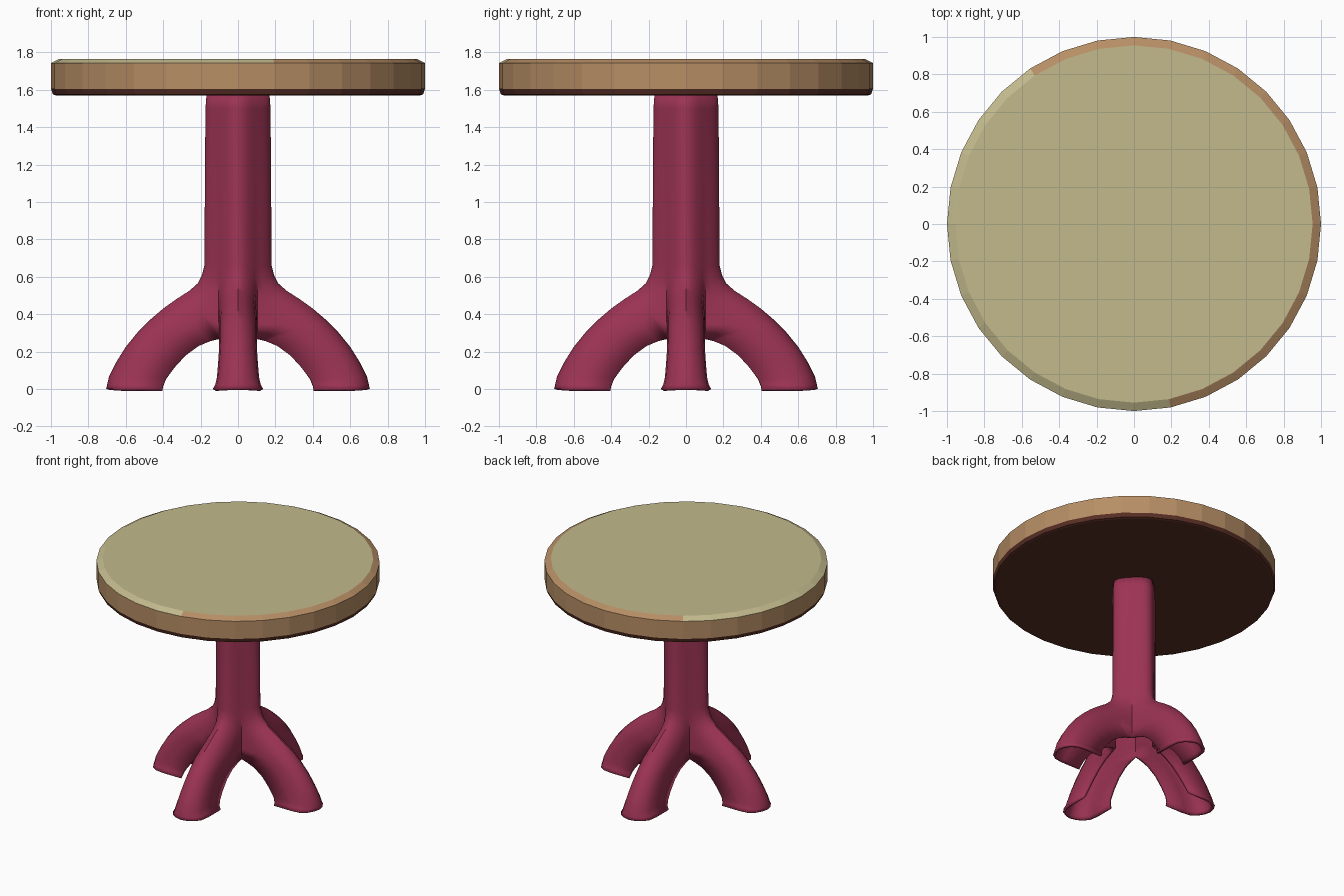
import bpy, bmesh, math

if "Cube" in bpy.data.objects:
    bpy.data.objects.remove(bpy.data.objects["Cube"])


def material(name, rgb):
    m = bpy.data.materials.new(name)
    m.diffuse_color = (*rgb, 1)
    m.use_nodes = True
    m.node_tree.nodes["Principled BSDF"].inputs["Base Color"].default_value = m.diffuse_color
    return m


cream = material("cream", (0.54, 0.49, 0.265))
tan = material("tan wood", (0.47, 0.27, 0.13))
brown = material("dark brown", (0.10, 0.028, 0.018))
crimson = material("crimson", (0.33, 0.033, 0.088))


def make_object(name, bm, mats):
    me = bpy.data.meshes.new(name)
    bm.to_mesh(me)
    bm.free()
    for m in mats:
        me.materials.append(m)
    ob = bpy.data.objects.new(name, me)
    bpy.context.collection.objects.link(ob)
    return ob


# Tabletop: 32-sided stack of rings (radius, height)
N = 32
rings_rz = [(0.975, 1.57), (0.99, 1.575), (1.0, 1.605), (1.0, 1.742), (0.965, 1.76), (0.955, 1.765)]
bm = bmesh.new()
rings = [[bm.verts.new((r * math.cos(2 * math.pi * i / N), r * math.sin(2 * math.pi * i / N), z))
          for i in range(N)] for r, z in rings_rz]
bm.faces.new(rings[-1]).material_index = 0
bm.faces.new(rings[0][::-1]).material_index = 2
for k in range(len(rings) - 1):
    for i in range(N):
        j = (i + 1) % N
        f = bm.faces.new((rings[k][i], rings[k][j], rings[k + 1][j], rings[k + 1][i]))
        ang = 360 * (i + 0.5) / N
        if k < 2:
            f.material_index = 2
        elif k == 2:
            f.material_index = 1
        else:  # top bevel is cream on the left side, tan on the right
            f.material_index = 0 if 122 < ang < 285 else 1
make_object("tabletop", bm, [cream, tan, brown])

# Pedestal: outer ridge (x, z), lower edge (x, y, z), blend from column to leg section
c = 0.104
stations = [
    ((0.168, 1.58), (c, c, 1.58), 0),
    ((0.174, 1.50), (c, c, 1.50), 0),
    ((0.180, 0.66), (c, c, 0.66), 0),
    ((0.192, 0.61), (c, c, 0.57), 0.1),
    ((0.215, 0.565), (c, c, 0.50), 0.25),
    ((0.26, 0.525), (c, c, 0.43), 0.45),
    ((0.33, 0.48), (c, c, 0.35), 0.65),
    ((0.40, 0.43), (c, c, 0.27), 0.85),
    ((0.47, 0.37), (0.15, 0.101, 0.255), 1),
    ((0.535, 0.305), (0.21, 0.10, 0.23), 1),
    ((0.60, 0.225), (0.28, 0.102, 0.18), 1),
    ((0.65, 0.145), (0.34, 0.107, 0.115), 1),
    ((0.69, 0.065), (0.385, 0.113, 0.055), 1),
    ((0.70, 0.022), (0.40, 0.122, 0.022), 1),
    ((0.705, 0.0), (0.405, 0.135, 0.0), 1),
]
column_section = [(0, 0), (0.1, 0.27), (0.32, 0.5), (0.55, 0.69), (0.78, 0.85), (1, 1)]
leg_section = [(0, 0), (0.04, 0.36), (0.13, 0.7), (0.28, 0.93), (0.5, 1), (1, 1)]

bm = bmesh.new()
for quarter in range(4):
    a = quarter * math.pi / 2
    ca, sa = round(math.cos(a)), round(math.sin(a))
    for side in (1, -1):
        grid = []
        for (rx, rz), (ex, ey, ez), t in stations:
            row = []
            for (f0, g0), (f1, g1) in zip(column_section, leg_section):
                f, g = f0 + (f1 - f0) * t, g0 + (g1 - g0) * t
                x, y, z = rx + (ex - rx) * f, ey * g * side, rz + (ez - rz) * f
                row.append(bm.verts.new((x * ca - y * sa, x * sa + y * ca, z)))
            grid.append(row)
        for k in range(len(grid) - 1):
            for i in range(len(grid[0]) - 1):
                q = [grid[k][i], grid[k + 1][i], grid[k + 1][i + 1], grid[k][i + 1]]
                bm.faces.new(q if side > 0 else q[::-1])
bmesh.ops.remove_doubles(bm, verts=bm.verts[:], dist=0.0005)
pedestal = make_object("pedestal_with_legs", bm, [crimson])

# Thin hollow shell, open underneath
shell = pedestal.modifiers.new("shell", "SOLIDIFY")
shell.thickness = 0.02
shell.offset = -1
bpy.context.view_layer.objects.active = pedestal
pedestal.select_set(True)
bpy.ops.object.shade_smooth_by_angle(angle=math.radians(40))
